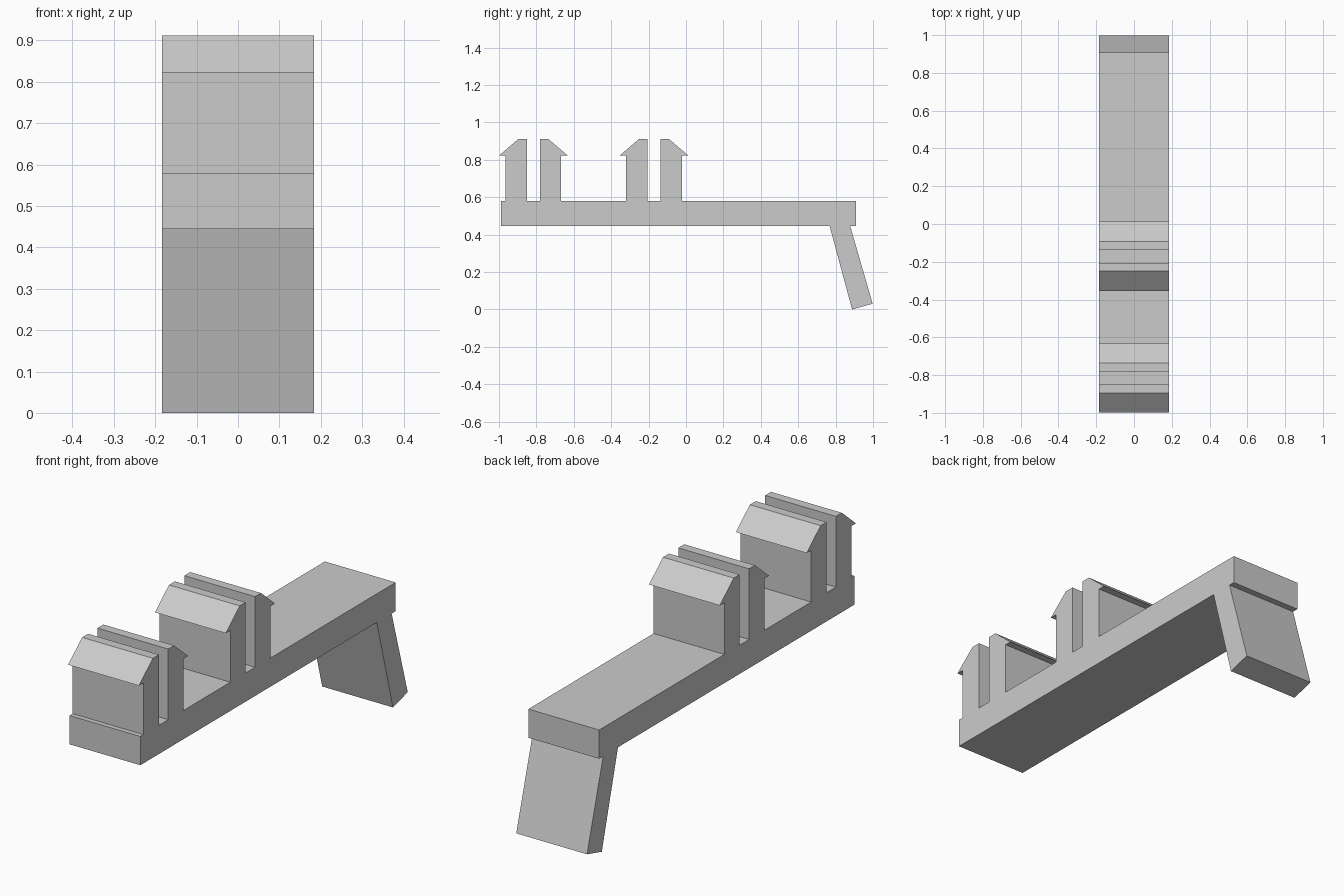
import bpy
import bmesh

cube = bpy.data.objects.get("Cube")
if cube:
    bpy.data.objects.remove(cube, do_unlink=True)

HALF_WIDTH = 0.184
SLAB_BOTTOM, SLAB_TOP = 0.445, 0.58
HOOK_Z, CLIP_TOP = 0.823, 0.912

grey = bpy.data.materials.new("plain grey")
grey.use_nodes = True
colour = (0.6, 0.6, 0.6, 1)
grey.diffuse_color = colour
grey.node_tree.nodes["Principled BSDF"].inputs["Base Color"].default_value = colour


def extrude_profile(name, points):
    """Extrude a side profile of (y, z) points across the full width."""
    bm = bmesh.new()
    face = bm.faces.new([bm.verts.new((-HALF_WIDTH, y, z)) for y, z in points])
    result = bmesh.ops.extrude_face_region(bm, geom=[face])
    moved = [v for v in result["geom"] if isinstance(v, bmesh.types.BMVert)]
    bmesh.ops.translate(bm, verts=moved, vec=(2 * HALF_WIDTH, 0, 0))
    bmesh.ops.recalc_face_normals(bm, faces=bm.faces)
    mesh = bpy.data.meshes.new(name)
    bm.to_mesh(mesh)
    bm.free()
    mesh.materials.append(grey)
    obj = bpy.data.objects.new(name, mesh)
    bpy.context.collection.objects.link(obj)
    return obj


def clip_outline(centre):
    """Two mirrored barbed prongs, traced from front to back."""
    prong = [(0.149, SLAB_TOP), (0.149, HOOK_Z), (0.183, HOOK_Z),
             (0.079, CLIP_TOP), (0.035, CLIP_TOP), (0.035, SLAB_TOP)]
    front = [(centre - y, z) for y, z in prong]
    back = [(centre + y, z) for y, z in reversed(prong)]
    return front + back


# Slab with two pairs of snap prongs
body = [(-0.988, SLAB_BOTTOM), (-0.988, SLAB_TOP)]
for centre in (-0.816, -0.171):
    body += clip_outline(centre)
body += [(0.908, SLAB_TOP), (0.908, SLAB_BOTTOM)]
extrude_profile("slab_with_clips", body)

# Slanted leg under the back end
extrude_profile("slanted_leg", [
    (0.768, SLAB_BOTTOM), (0.878, SLAB_BOTTOM), (0.998, 0.03), (0.888, 0)])
